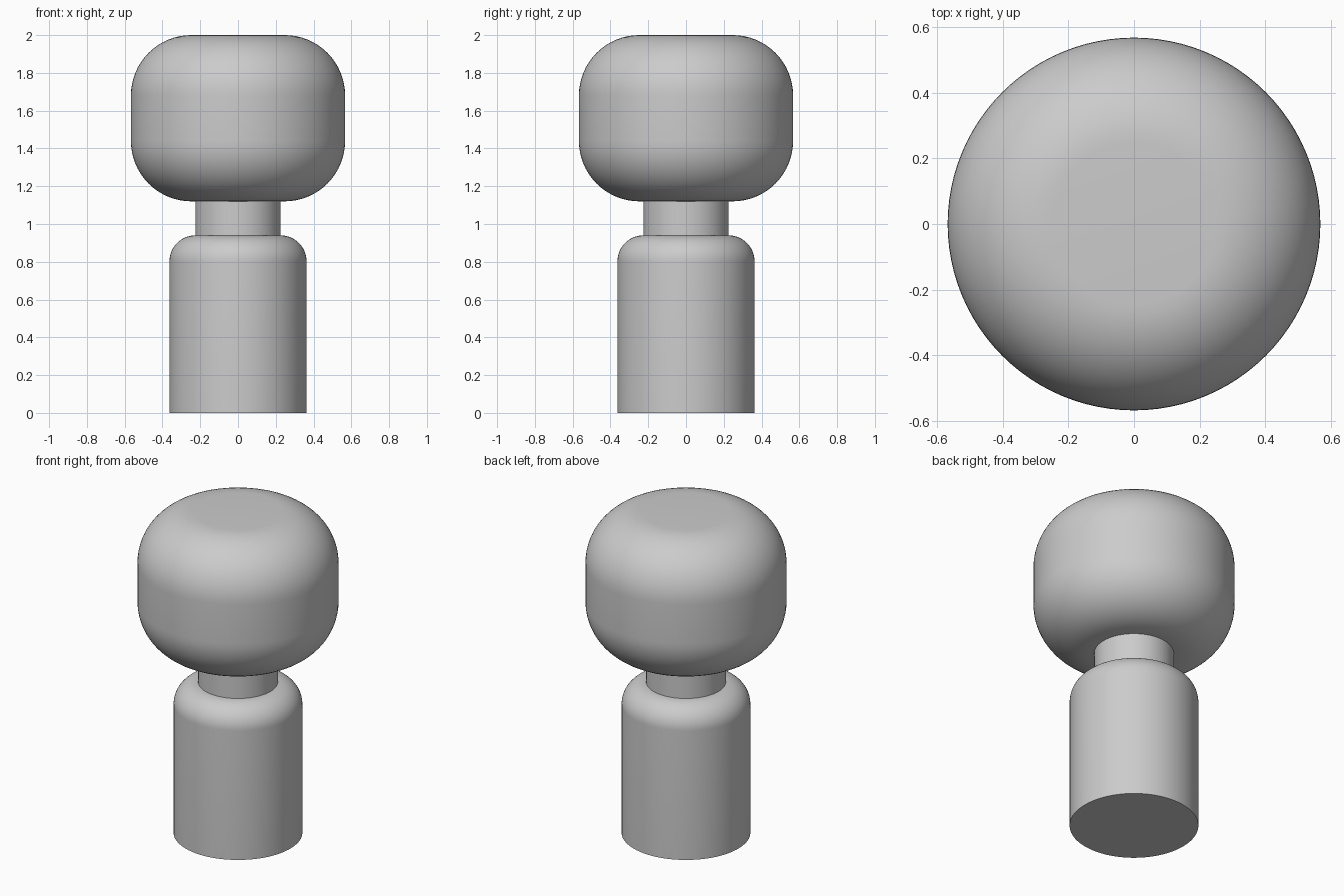
import bpy
import bmesh
import math

cube = bpy.data.objects.get("Cube")
if cube:
    bpy.data.objects.remove(cube, do_unlink=True)

SEGMENTS = 96
FILLET_STEPS = 16

grey = bpy.data.materials.new("light grey")
grey.use_nodes = True
grey.diffuse_color = (0.6, 0.6, 0.6, 1)
grey.node_tree.nodes["Principled BSDF"].inputs["Base Color"].default_value = (0.6, 0.6, 0.6, 1)


def fillet(radius, z, size, start):
    """Quarter arc of a profile, centred at (radius, z), from a start angle."""
    angles = [start + math.pi / 2 * i / FILLET_STEPS for i in range(FILLET_STEPS + 1)]
    return [(radius + size * math.cos(a), z + size * math.sin(a)) for a in angles]


def turned_part(name, radius, bottom, top, bottom_fillet=0, top_fillet=0):
    """Cylinder with optional rounded rims, capped by flat discs."""
    profile = []
    if bottom_fillet:
        profile += fillet(radius - bottom_fillet, bottom + bottom_fillet, bottom_fillet, -math.pi / 2)
    else:
        profile.append((radius, bottom))
    if top_fillet:
        profile += fillet(radius - top_fillet, top - top_fillet, top_fillet, 0)
    else:
        profile.append((radius, top))

    bm = bmesh.new()
    rings = []
    for r, z in profile:
        rings.append([bm.verts.new((r * math.cos(a), r * math.sin(a), z))
                      for a in (math.tau * i / SEGMENTS for i in range(SEGMENTS))])
    for low, high in zip(rings, rings[1:]):
        for i in range(SEGMENTS):
            j = (i + 1) % SEGMENTS
            bm.faces.new((low[i], low[j], high[j], high[i]))
    bm.faces.new(rings[0][::-1])
    bm.faces.new(rings[-1])

    mesh = bpy.data.meshes.new(name)
    bm.to_mesh(mesh)
    bm.free()
    mesh.materials.append(grey)
    obj = bpy.data.objects.new(name, mesh)
    bpy.context.collection.objects.link(obj)

    bpy.ops.object.select_all(action='DESELECT')
    obj.select_set(True)
    bpy.context.view_layer.objects.active = obj
    bpy.ops.object.shade_smooth_by_angle(angle=math.radians(30))
    return obj


# Upright body with a rounded shoulder
turned_part("body", 0.363, 0, 0.94, top_fillet=0.138)
# Narrow neck between body and head
turned_part("neck", 0.225, 0.93, 1.13)
# Wide head, rounded at both rims
turned_part("head", 0.567, 1.12, 2, bottom_fillet=0.32, top_fillet=0.32)
